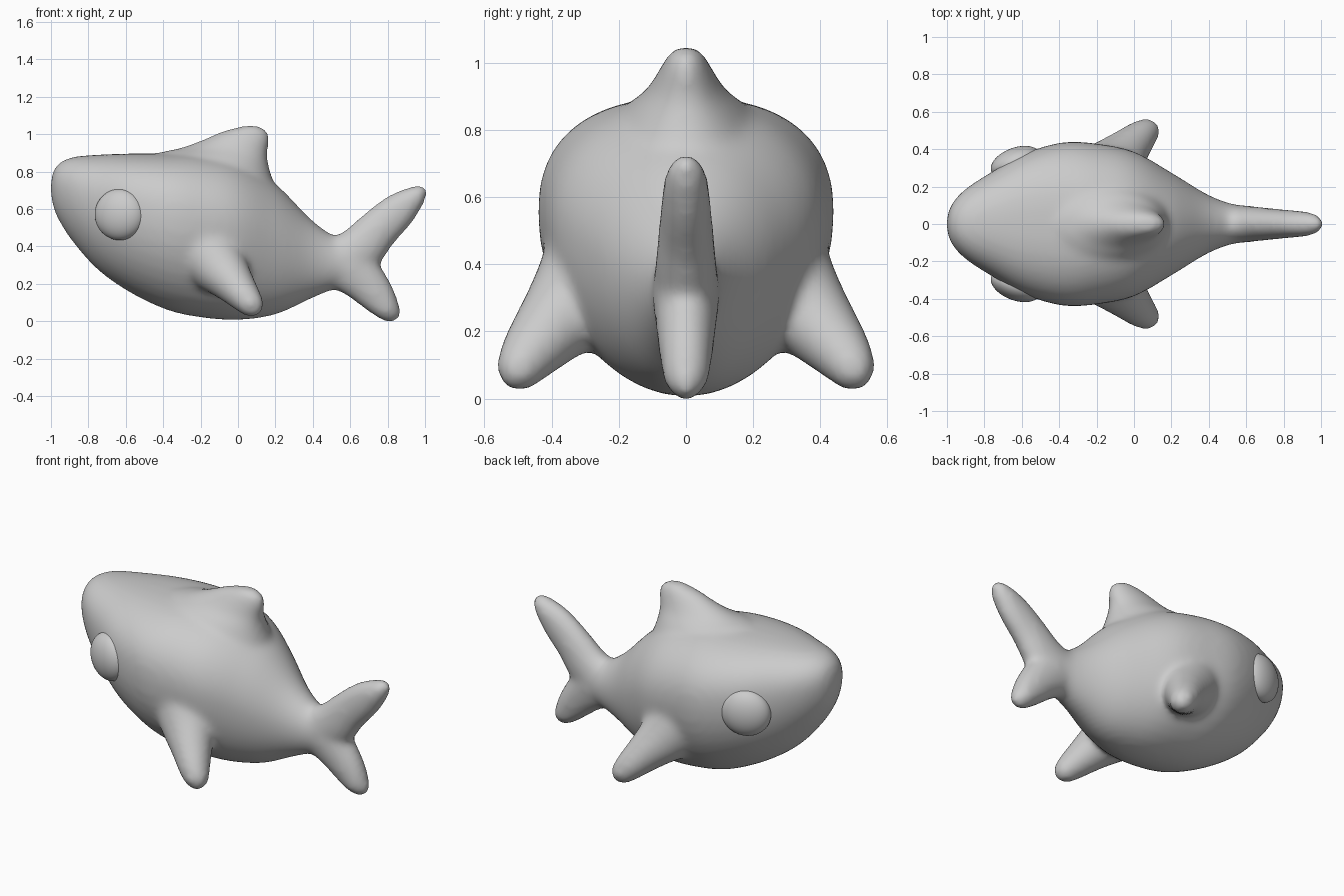
import bpy, bmesh
from math import sin, cos, pi
from mathutils import Vector

if "Cube" in bpy.data.objects:
    bpy.data.objects.remove(bpy.data.objects["Cube"])

bm = bmesh.new()
SIDES = 40


def spline(rows, steps=5):
    """Catmull-Rom interpolation of numeric rows."""
    out = []
    for i in range(len(rows) - 1):
        a, b, c, d = (rows[max(0, min(len(rows) - 1, i + k))] for k in (-1, 0, 1, 2))
        for s in range(steps):
            t = s / steps
            out.append([0.5 * (2 * q + (r - p) * t + (2 * p - 5 * q + 4 * r - w) * t * t
                               + (3 * q - p - 3 * r + w) * t ** 3)
                        for p, q, r, w in zip(a, b, c, d)])
    return out + [list(rows[-1])]


def add_shell(rings):
    """Closed skin over rings of (centre, half-axis up, half-axis side, upper exponent, lift)."""
    loops = []
    for c, u, v, n, lift in rings:
        ring = []
        for k in range(SIDES):
            a = 2 * pi * k / SIDES
            up = 1 if cos(a) > 0 else -1
            e = 2 / (n if up > 0 else 2)
            cu = up * abs(cos(a)) ** e
            sv = abs(sin(a)) ** e * (1 if sin(a) > 0 else -1)
            # lift raises the widest line while keeping top and bottom
            ring.append(bm.verts.new(c + u * (lift + cu * (1 - up * lift)) + v * sv))
        loops.append(ring)
    faces = [bm.faces.new(loops[0]), bm.faces.new(loops[-1])]
    for r, s in zip(loops, loops[1:]):
        for k in range(SIDES):
            j = (k + 1) % SIDES
            faces.append(bm.faces.new((r[k], r[j], s[j], s[k])))
    bmesh.ops.recalc_face_normals(bm, faces=faces)


def flat_loft(rows, lift=0):
    """Rows: edge point (x, z), opposite edge (x, z), half thickness, exponent."""
    rings = []
    for x0, z0, x1, z1, w, n in spline(rows):
        p, q = Vector((x0, 0, z0)), Vector((x1, 0, z1))
        fade = min(1, max(0, (.5 - x0) / .4))
        rings.append(((p + q) / 2, (p - q) / 2, Vector((0, max(w, .004), 0)), n, lift * fade))
    add_shell(rings)


# Main body, nose to tail root
flat_loft([
    (-1.003, .735, -1.003, .69, .02, 2), (-.985, .81, -.985, .60, .085, 2),
    (-.95, .85, -.95, .525, .14, 2.1), (-.88, .878, -.88, .42, .203, 2.2),
    (-.75, .89, -.75, .275, .285, 2.3), (-.58, .896, -.58, .155, .38, 2.4),
    (-.38, .897, -.38, .06, .437, 2.4), (-.2, .895, -.2, .02, .43, 2.25),
    (0, .855, 0, .006, .387, 2.1), (.2, .735, .2, .035, .275, 2),
    (.38, .555, .38, .115, .165, 2), (.5, .465, .5, .165, .115, 2),
    (.6, .43, .6, .20, .095, 2), (.70, .38, .70, .26, .07, 2)], lift=.2)

# Dorsal fin with a broad flared base
flat_loft([
    (-.58, .72, .21, .68, .28, 2), (-.46, .88, .165, .83, .19, 2),
    (-.31, .925, .158, .90, .125, 2), (-.20, .965, .168, .95, .092, 2),
    (-.10, 1.01, .17, .99, .068, 2), (-.01, 1.036, .153, 1.022, .05, 2),
    (.04, 1.048, .115, 1.046, .02, 2)])

# Upper tail lobe
flat_loft([
    (.48, .44, .62, .20, .10, 2), (.57, .485, .75, .30, .092, 2),
    (.68, .58, .83, .41, .082, 2), (.80, .67, .92, .51, .073, 2),
    (.90, .712, .985, .61, .062, 2), (.965, .728, 1.008, .665, .042, 2),
    (.995, .724, 1.015, .695, .015, 2)])

# Lower tail lobe
flat_loft([
    (.50, .18, .68, .42, .10, 2), (.59, .13, .76, .30, .09, 2),
    (.67, .07, .825, .19, .08, 2), (.74, .022, .86, .095, .068, 2),
    (.785, -.002, .872, .045, .045, 2), (.82, -.012, .862, .008, .015, 2)])

# Pectoral fins, mirrored
fin = spline([
    (-.15, .255, .36, .19, .19), (-.09, .335, .275, .15, .145),
    (-.02, .41, .195, .112, .113), (.045, .477, .118, .084, .086),
    (.088, .512, .066, .06, .06), (.108, .53, .04, .018, .018)])
for side in (1, -1):
    axis = Vector((.505, .505 * side, -.70)).normalized()
    chord = axis.cross(Vector((0, 1, 0))).normalized()
    thick = axis.cross(chord)
    add_shell([(Vector((x, y * side, z)), chord * a, thick * b, 2, 0)
               for x, y, z, a, b in fin])

mesh = bpy.data.meshes.new("fish_body")
bm.to_mesh(mesh)
bm.free()
body = bpy.data.objects.new("fish_body", mesh)
bpy.context.collection.objects.link(body)

# Fuse the shells and soften the joints
rm = body.modifiers.new("fuse", 'REMESH')
rm.mode = 'VOXEL'
rm.voxel_size = .016
rm.use_smooth_shade = True
sm = body.modifiers.new("soften", 'SMOOTH')
sm.factor = .5
sm.iterations = 22

# Flattened eyes lying on the cheeks
for side, name in ((-1, "eye_right"), (1, "eye_left")):
    bpy.ops.mesh.primitive_uv_sphere_add(segments=40, ring_count=24, radius=1,
                                         location=(-.632, .328 * side, .57),
                                         rotation=(0, 0, .36 * side))
    eye = bpy.context.object
    eye.name = name
    eye.scale = (.14, .08, .137)
    bpy.ops.object.shade_smooth()
